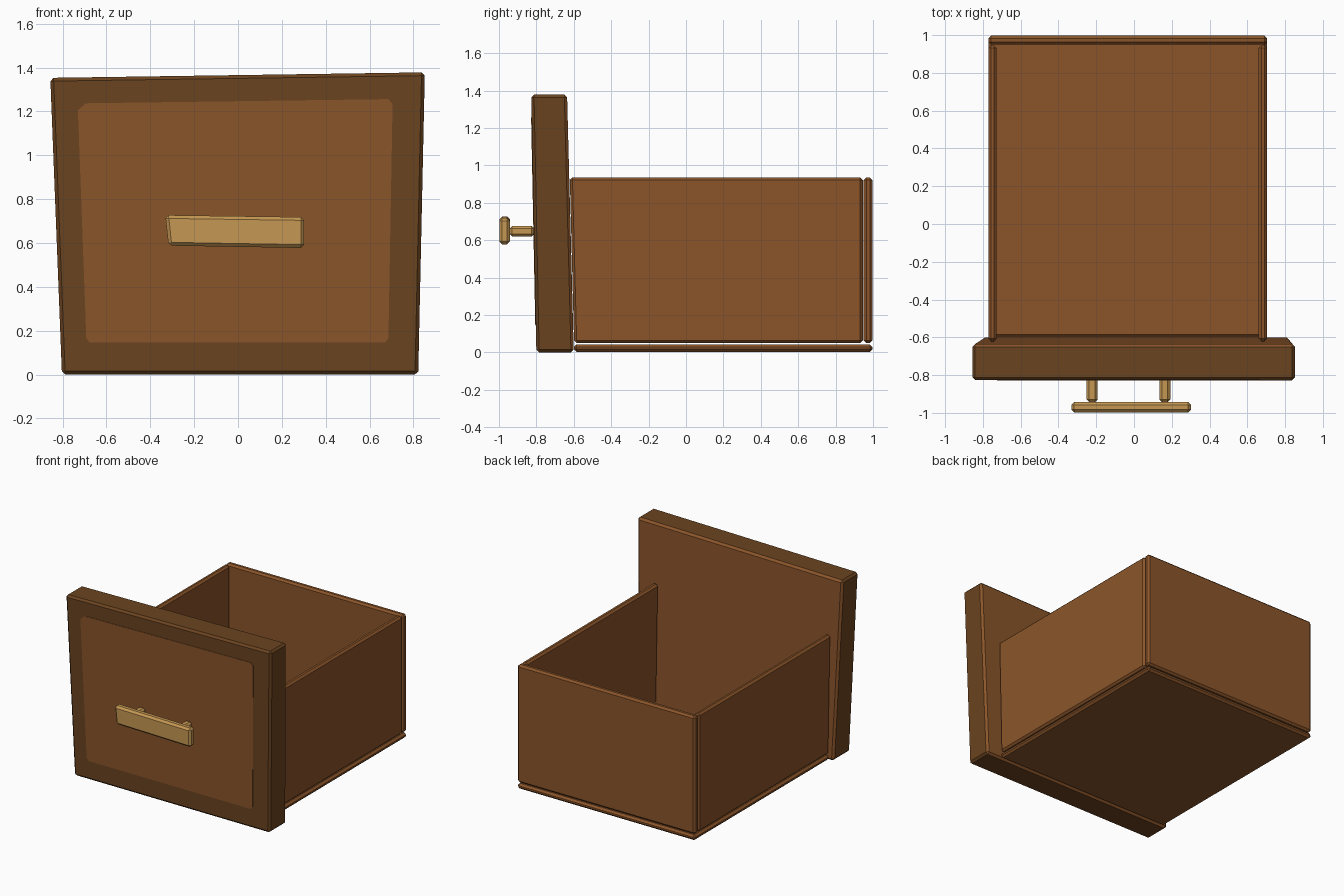
import bpy, bmesh

if "Cube" in bpy.data.objects:
    bpy.data.objects.remove(bpy.data.objects["Cube"])


def material(name, rgb):
    m = bpy.data.materials.new(name)
    m.diffuse_color = (*rgb, 1)
    m.use_nodes = True
    m.node_tree.nodes["Principled BSDF"].inputs["Base Color"].default_value = m.diffuse_color
    return m


wood = material("warm_wood", (0.258, 0.091, 0.023))
dark = material("dark_wood", (0.147, 0.057, 0.014))
brass = material("brass", (0.56, 0.31, 0.085))


def prism(name, front, back, mats, bevel=0.0, rule=None):
    """Join two matching outlines into a solid, chamfer it and colour faces by a rule."""
    bm = bmesh.new()
    a = [bm.verts.new(p) for p in front]
    b = [bm.verts.new(p) for p in back]
    bm.faces.new(a)
    bm.faces.new(b[::-1])
    n = len(a)
    for i in range(n):
        bm.faces.new((a[i], b[i], b[(i + 1) % n], a[(i + 1) % n]))
    bmesh.ops.recalc_face_normals(bm, faces=bm.faces[:])
    if bevel:
        bmesh.ops.bevel(bm, geom=bm.edges[:], offset=bevel, segments=1,
                        affect='EDGES', profile=0.5)
    bm.normal_update()
    if rule:
        for f in bm.faces:
            f.material_index = rule(f)
    me = bpy.data.meshes.new(name)
    bm.to_mesh(me)
    bm.free()
    for m in mats:
        me.materials.append(m)
    ob = bpy.data.objects.new(name, me)
    bpy.context.collection.objects.link(ob)
    return ob


def slab(name, corners, y0, y1, mats, bevel, rule=None):
    """Solid from an x-z outline; y0 and y1 give the depth at each height."""
    return prism(name, [(x, y0(z), z) for x, z in corners],
                 [(x, y1(z), z) for x, z in corners], mats, bevel, rule)


def rect(x0, x1, z0, z1):
    return [(x0, z0), (x1, z0), (x1, z1), (x0, z1)]


def at(y):
    return lambda z: y


# leaning faces of the front panel
def panel_front(z):
    return -0.80 - 0.020 * z


def panel_back(z):
    return -0.60 - 0.026 * z


# front panel: dark frame with a plain wood rear face
slab("front_panel", [(-0.803, 0), (0.822, 0), (0.852, 1.378), (-0.856, 1.353)],
     panel_front, panel_back, [dark, wood], 0.015,
     lambda f: 1 if f.normal.y > 0.3 else 0)

# lighter field on the panel front, with clipped corners
field = [(-0.675, 0.145), (0.67, 0.145), (0.686, 0.165), (0.705, 1.235),
         (0.685, 1.256), (-0.695, 1.237), (-0.73, 1.205), (-0.692, 0.165)]
slab("panel_field", field, lambda z: panel_front(z) - 0.003,
     lambda z: panel_front(z) + 0.003, [wood], 0)

# drawer box
slab("bottom_board", rect(-0.77, 0.705, 0.003, 0.043), at(-0.60), at(0.997), [wood], 0.014)
slab("back_wall", rect(-0.77, 0.705, 0.05, 0.935), at(0.95), at(0.997), [wood], 0.014)
for side, x0, x1 in (("left", -0.77, -0.728), ("right", 0.66, 0.705)):
    slab(side + "_wall", rect(x0, x1, 0.05, 0.935),
         lambda z: panel_back(z) + 0.003, at(0.945), [wood], 0.014)

# handle bar and its two posts
slab("handle_bar", [(-0.317, 0.588), (0.302, 0.577), (0.302, 0.718), (-0.332, 0.727)],
     at(-0.998), at(-0.942), [brass], 0.015)
for side, x in (("left", -0.222), ("right", 0.163)):
    slab(side + "_handle_post", rect(x - 0.029, x + 0.029, 0.619, 0.676),
         at(-0.943), at(-0.812), [brass], 0.014)
